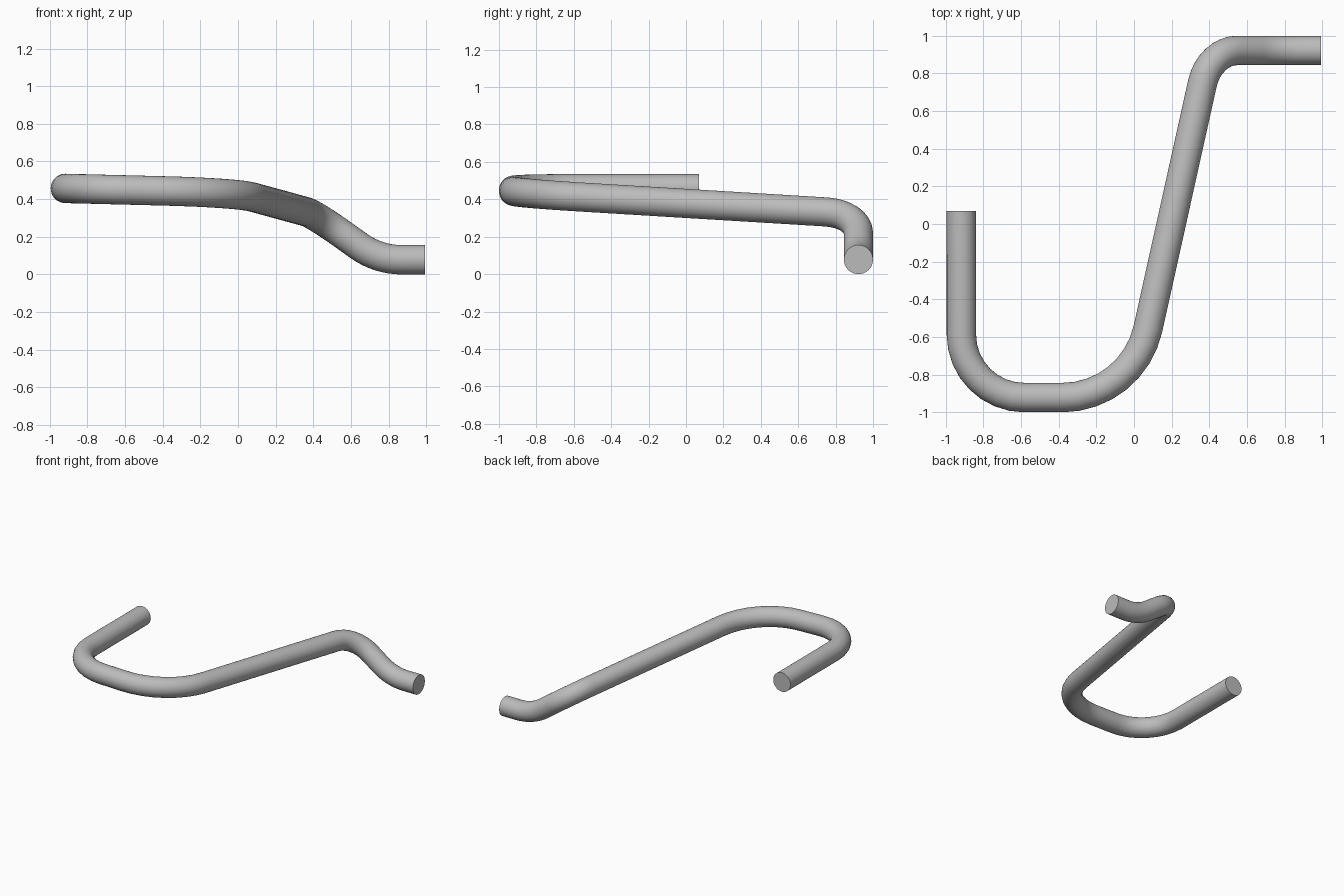
import bpy
import math
from mathutils import Vector, Quaternion

if "Cube" in bpy.data.objects:
    bpy.data.objects.remove(bpy.data.objects["Cube"], do_unlink=True)

RADIUS = 0.078
BEND_STEPS = 8

# Centre line: corner point and the tangent length of its rounded bend
CORNERS = [
    ((-0.917, 0.07, 0.457), 0),
    ((-0.917, -0.922, 0.457), 0.335),
    ((-0.007, -0.922, 0.434), 0.375),
    ((0.402, 0.922, 0.322), 0.18),
    ((0.745, 0.922, RADIUS), 0.125),
    ((0.992, 0.922, RADIUS), 0),
]


def bend(before, corner, after, length):
    """Points of a circular arc that rounds off one corner."""
    u = (before - corner).normalized()
    v = (after - corner).normalized()
    half = u.angle(v) / 2
    centre = corner + (u + v).normalized() * (length / math.cos(half))
    spoke = corner + u * length - centre
    axis = v.cross(u).normalized()
    sweep = math.pi - 2 * half
    if (Quaternion(axis, sweep) @ spoke + centre - corner - v * length).length > 0.01:
        axis = -axis
    return [centre + Quaternion(axis, sweep * i / BEND_STEPS) @ spoke
            for i in range(BEND_STEPS + 1)]


points = [Vector(p) for p, _ in CORNERS]
path = [points[0]]
for i in range(1, len(points) - 1):
    path += bend(points[i - 1], points[i], points[i + 1], CORNERS[i][1])
path.append(points[-1])

# Round bar swept along the path, with flat end caps
curve = bpy.data.curves.new("bent_pipe", "CURVE")
curve.dimensions = "3D"
curve.twist_mode = "MINIMUM"
curve.bevel_depth = RADIUS
curve.bevel_resolution = 14
curve.use_fill_caps = True
spline = curve.splines.new("POLY")
spline.points.add(len(path) - 1)
for target, p in zip(spline.points, path):
    target.co = (*p, 1)

grey = bpy.data.materials.new("plain grey")
grey.use_nodes = True
colour = (0.5, 0.5, 0.5, 1)
grey.diffuse_color = colour
grey.node_tree.nodes["Principled BSDF"].inputs["Base Color"].default_value = colour
curve.materials.append(grey)

pipe = bpy.data.objects.new("bent_pipe", curve)
bpy.context.collection.objects.link(pipe)
for other in bpy.context.selected_objects:
    other.select_set(False)
bpy.context.view_layer.objects.active = pipe
pipe.select_set(True)
bpy.ops.object.convert(target="MESH")
bpy.ops.object.shade_smooth_by_angle(angle=math.radians(40))
